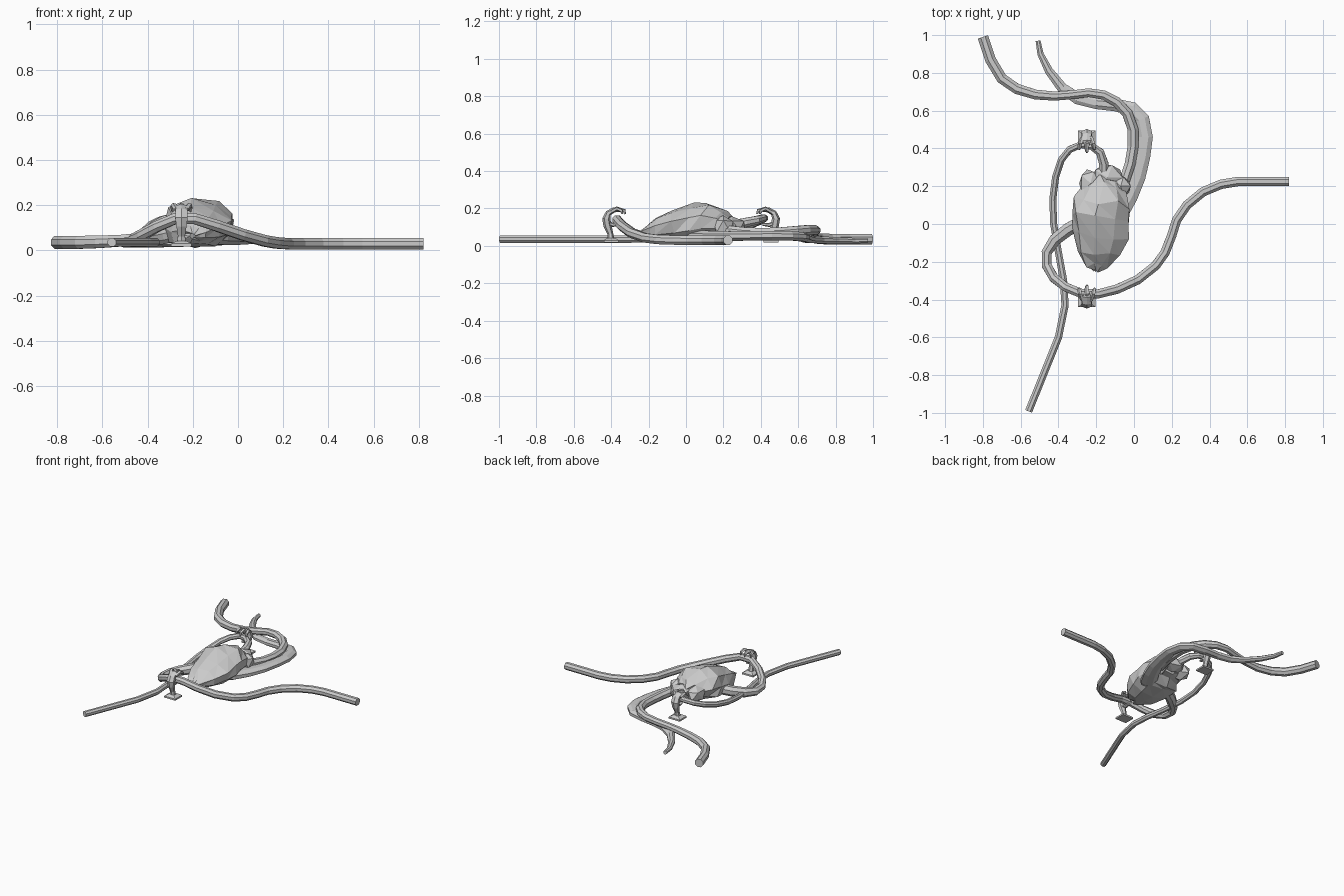
import bpy, bmesh, math, random
from mathutils import Vector

random.seed(4)


def sweep(name, pts, sides=8, side=None, jitter=0.0, turn=0.5):
    """Loft rings along a path; each point is x, y, z, half width, half height."""
    bm = bmesh.new()
    rings = []
    pos = [Vector(p[:3]) for p in pts]
    for i, p in enumerate(pts):
        a, b = pos[max(i - 1, 0)], pos[min(i + 1, len(pts) - 1)]
        t = (b - a).normalized()
        s = Vector(side) if side else t.cross(Vector((0, 0, 1))).normalized()
        u = s.cross(t).normalized()
        ring = []
        for k in range(sides):
            ang = 2 * math.pi * (k + turn) / sides
            f = 1 + random.uniform(-jitter, jitter)
            slide = t * random.uniform(-jitter, jitter) * 0.2
            ring.append(bm.verts.new(pos[i] + slide + s * math.cos(ang) * p[3] * f
                                     + u * math.sin(ang) * p[4] * f))
        rings.append(ring)
    for r0, r1 in zip(rings, rings[1:]):
        for k in range(sides):
            n = (k + 1) % sides
            q = (r0[k], r0[n], r1[n], r1[k])
            if jitter:
                bm.faces.new((q[0], q[1], q[2]))
                bm.faces.new((q[0], q[2], q[3]))
            else:
                bm.faces.new(q)
    bm.faces.new(rings[0])
    bm.faces.new(rings[-1])
    return finish(name, bm)


def finish(name, bm):
    bmesh.ops.recalc_face_normals(bm, faces=bm.faces)
    me = bpy.data.meshes.new(name)
    bm.to_mesh(me)
    bm.free()
    ob = bpy.data.objects.new(name, me)
    bpy.context.collection.objects.link(ob)
    return ob


def lump(name, c, r, jitter=0.1):
    """Rough faceted blob."""
    bm = bmesh.new()
    bmesh.ops.create_icosphere(bm, subdivisions=1, radius=1)
    for v in bm.verts:
        f = 1 + random.uniform(-jitter, jitter)
        v.co = Vector([c[i] + v.co[i] * r[i] * f for i in range(3)])
    return finish(name, bm)


# Faceted heart body, lofted from tip to crown
sweep("heart_body", [
    (-0.20, -0.24, 0.065, 0.012, 0.012),
    (-0.20, -0.215, 0.07, 0.06, 0.035),
    (-0.19, -0.15, 0.083, 0.115, 0.068),
    (-0.18, -0.05, 0.10, 0.15, 0.092),
    (-0.175, 0.04, 0.118, 0.168, 0.106),
    (-0.16, 0.12, 0.127, 0.152, 0.108),
    (-0.145, 0.19, 0.12, 0.115, 0.075),
    (-0.135, 0.235, 0.11, 0.07, 0.05)], 9, jitter=0.1)

# Chamber lobes at the top of the heart
lump("heart_lobe_upper", (-0.14, 0.245, 0.11), (0.085, 0.075, 0.048))
lump("heart_lobe_left", (-0.23, 0.215, 0.105), (0.062, 0.08, 0.06))
lump("heart_lobe_right", (-0.07, 0.20, 0.105), (0.055, 0.065, 0.065))


def vessel(name, pts, sides=8):
    return sweep(name, [(x, y, z, r, r) for x, y, z, r in pts], sides)


# Thick vessel curling to the back left
vessel("vessel_back_left", [
    (-0.80, 0.99, 0.036, 0.031), (-0.76, 0.87, 0.036, 0.031),
    (-0.70, 0.77, 0.036, 0.031), (-0.62, 0.715, 0.038, 0.03),
    (-0.52, 0.685, 0.043, 0.028), (-0.42, 0.677, 0.055, 0.026),
    (-0.34, 0.683, 0.068, 0.025), (-0.24, 0.695, 0.083, 0.025),
    (-0.16, 0.683, 0.086, 0.027), (-0.09, 0.645, 0.084, 0.029),
    (-0.035, 0.585, 0.078, 0.03), (-0.005, 0.50, 0.07, 0.031),
    (-0.005, 0.41, 0.067, 0.031), (-0.02, 0.32, 0.07, 0.031),
    (-0.05, 0.23, 0.08, 0.031), (-0.10, 0.15, 0.10, 0.03)])

# Flattened vessel running below it, widening under the heart
sweep("vessel_back_inner", [
    (-0.508, 0.97, 0.028, 0.014, 0.014), (-0.495, 0.90, 0.028, 0.018, 0.016),
    (-0.45, 0.81, 0.03, 0.024, 0.018), (-0.38, 0.72, 0.032, 0.03, 0.02),
    (-0.30, 0.665, 0.035, 0.034, 0.022), (-0.20, 0.64, 0.04, 0.034, 0.024),
    (-0.10, 0.63, 0.045, 0.036, 0.025), (-0.01, 0.61, 0.05, 0.04, 0.026),
    (0.042, 0.555, 0.054, 0.043, 0.027), (0.06, 0.46, 0.055, 0.043, 0.027),
    (0.045, 0.36, 0.054, 0.045, 0.027), (0.015, 0.25, 0.052, 0.05, 0.028),
    (-0.03, 0.15, 0.052, 0.055, 0.03), (-0.09, 0.05, 0.055, 0.06, 0.032),
    (-0.15, -0.03, 0.06, 0.05, 0.03)])

# Vessel leading right, carried by the front clamp, round to the heart's left
vessel("vessel_right", [
    (0.82, 0.225, 0.03, 0.027), (0.55, 0.225, 0.03, 0.027),
    (0.46, 0.21, 0.03, 0.027), (0.365, 0.17, 0.03, 0.027),
    (0.28, 0.10, 0.03, 0.027), (0.225, 0.02, 0.03, 0.027),
    (0.20, -0.06, 0.031, 0.027), (0.165, -0.15, 0.034, 0.027),
    (0.115, -0.22, 0.043, 0.027), (0.02, -0.295, 0.07, 0.027),
    (-0.09, -0.345, 0.108, 0.027), (-0.19, -0.37, 0.14, 0.026),
    (-0.28, -0.367, 0.14, 0.026), (-0.36, -0.335, 0.105, 0.026),
    (-0.425, -0.285, 0.068, 0.027), (-0.462, -0.22, 0.047, 0.028),
    (-0.462, -0.15, 0.042, 0.03), (-0.42, -0.085, 0.047, 0.034),
    (-0.35, -0.03, 0.06, 0.037), (-0.26, 0.02, 0.08, 0.038)])

# Thin vessel leading to the front left, carried by the back clamp
vessel("vessel_front_left", [
    (-0.558, -0.992, 0.036, 0.021), (-0.40, -0.60, 0.036, 0.021),
    (-0.365, -0.43, 0.036, 0.021), (-0.373, -0.30, 0.036, 0.021),
    (-0.40, -0.15, 0.038, 0.02), (-0.425, 0.0, 0.046, 0.02),
    (-0.43, 0.13, 0.06, 0.02), (-0.415, 0.25, 0.083, 0.02),
    (-0.385, 0.34, 0.11, 0.02), (-0.34, 0.395, 0.132, 0.02),
    (-0.28, 0.42, 0.148, 0.02), (-0.225, 0.412, 0.148, 0.021),
    (-0.18, 0.38, 0.138, 0.024), (-0.16, 0.32, 0.125, 0.027),
    (-0.16, 0.25, 0.11, 0.03)])


def clamp(name, x, y, out):
    """Stand with a square foot, bent post and claw over the vessel at (x, y)."""
    def path(part, pts, sides=6, dx=0.0):
        sweep(name + part, [(x + dx + px, y + out * o, z, w, h)
                            for px, o, z, w, h in pts], sides, side=(1, 0, 0))
    # square foot
    path("_foot", [(0, 0.03, 0.018, 0.064, 0.056), (0, 0.03, 0.03, 0.064, 0.056),
                   (0, 0.03, 0.042, 0.032, 0.03)], 4)
    # bent post
    path("_post", [(0, 0.03, 0.03, 0.024, 0.018), (0, 0.035, 0.065, 0.018, 0.016),
                   (0, 0.05, 0.11, 0.026, 0.022), (0, 0.056, 0.145, 0.032, 0.022),
                   (0, 0.045, 0.175, 0.03, 0.016), (0, 0.015, 0.193, 0.024, 0.014),
                   (0, -0.015, 0.191, 0.014, 0.01)])
    # claws
    for i, (dx, tilt) in enumerate(((-0.022, -0.012), (0.022, 0.012), (0, 0))):
        reach = 0.04 if tilt == 0 else 0.025
        path(f"_claw_{i}", [(0, 0.035, 0.18, 0.012, 0.011),
                            (tilt, 0.0, 0.20, 0.013, 0.011),
                            (tilt * 1.5, -reach, 0.188, 0.010, 0.010),
                            (tilt * 1.5, -reach - 0.006, 0.17, 0.004, 0.004)],
             5, dx)
    # thumb under the vessel
    path("_thumb", [(0, 0.055, 0.125, 0.02, 0.012), (0, 0.02, 0.112, 0.018, 0.011),
                    (0, -0.015, 0.115, 0.012, 0.008)])


clamp("front_clamp", -0.25, -0.37, -1)
clamp("back_clamp", -0.25, 0.425, 1)
